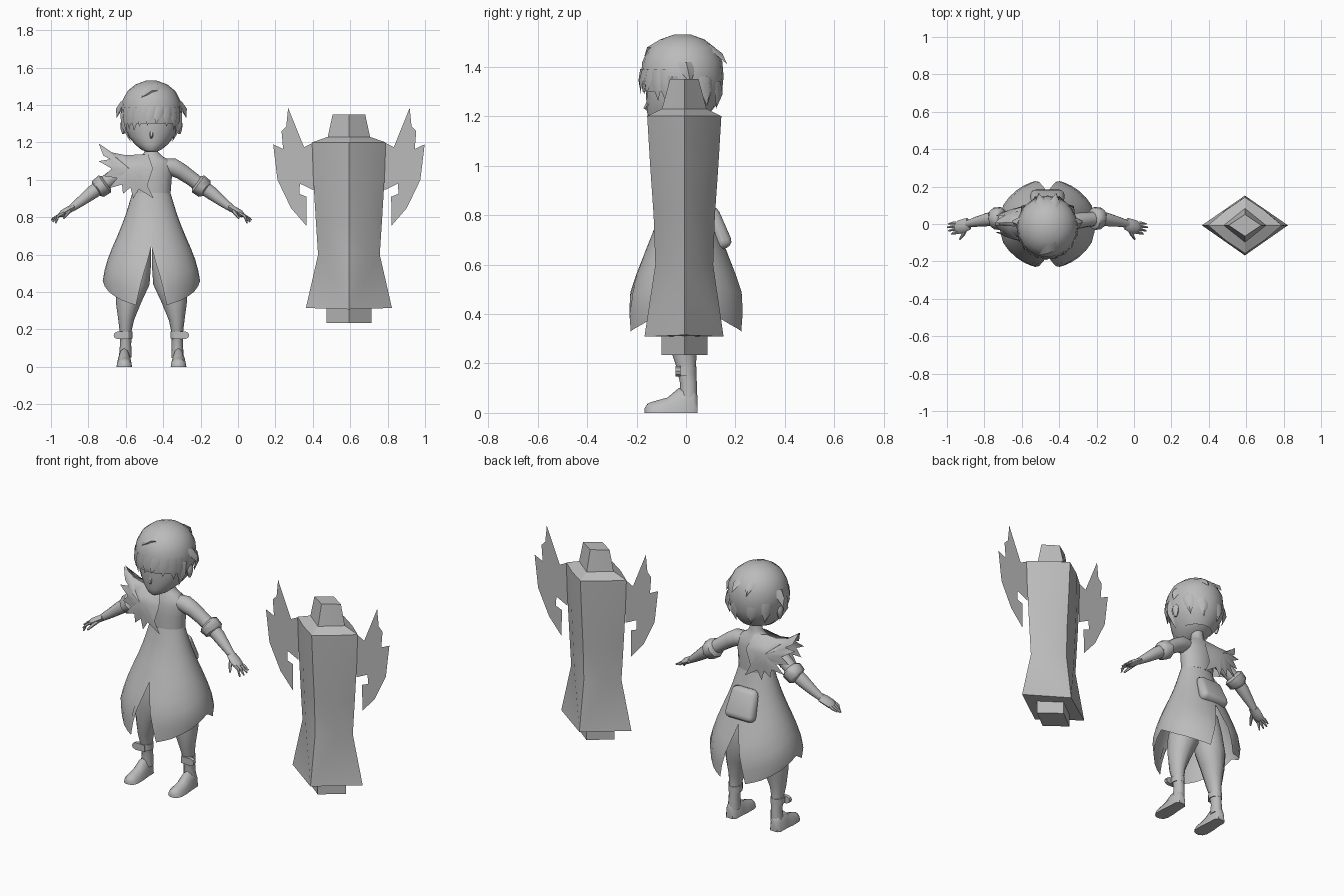
import bpy, bmesh, math
from mathutils import Vector, Matrix

if "Cube" in bpy.data.objects:
    bpy.data.objects.remove(bpy.data.objects["Cube"])

CX = -0.463   # centre line of the figure
RX = 0.593    # centre line of the robe

grey = bpy.data.materials.new("plain_grey")
grey.diffuse_color = (0.5, 0.5, 0.5, 1)
grey.use_nodes = True
grey.node_tree.nodes["Principled BSDF"].inputs["Base Color"].default_value = grey.diffuse_color


def build(name, verts, faces, smooth=40):
    me = bpy.data.meshes.new(name)
    me.from_pydata([tuple(v) for v in verts], [], faces)
    bm = bmesh.new()
    bm.from_mesh(me)
    bmesh.ops.recalc_face_normals(bm, faces=bm.faces)
    bm.to_mesh(me)
    bm.free()
    ob = bpy.data.objects.new(name, me)
    bpy.context.collection.objects.link(ob)
    me.materials.append(grey)
    if smooth:
        bpy.ops.object.select_all(action='DESELECT')
        ob.select_set(True)
        bpy.context.view_layer.objects.active = ob
        bpy.ops.object.shade_smooth_by_angle(angle=math.radians(smooth))
    return ob


def loft(name, rings, caps=True, smooth=50):
    n = len(rings[0])
    verts = [p for r in rings for p in r]
    faces = [(i*n+j, i*n+(j+1) % n, (i+1)*n+(j+1) % n, (i+1)*n+j)
             for i in range(len(rings)-1) for j in range(n)]
    if caps:
        faces += [tuple(range(n)), tuple(range((len(rings)-1)*n, len(rings)*n))]
    return build(name, verts, faces, smooth)


def stack(name, rows, n=16, caps=True):
    """rows: x, y, z, radius x, radius y of level ellipses"""
    return loft(name, [[(x+rx*math.sin(2*math.pi*k/n), y-ry*math.cos(2*math.pi*k/n), z)
                        for k in range(n)] for x, y, z, rx, ry in rows], caps)


def tube(name, path, n=10, squash=1.0):
    """path: x, y, z, radius; squash scales the y radius"""
    pts = [Vector(p[:3]) for p in path]
    rings = []
    for i, p in enumerate(pts):
        d = (pts[min(i+1, len(pts)-1)] - pts[max(i-1, 0)]).normalized()
        u = d.cross(Vector((0, 1, 0))).normalized()
        v = u.cross(d)
        r = path[i][3]
        rings.append([p + u*r*math.cos(2*math.pi*k/n) + v*r*squash*math.sin(2*math.pi*k/n)
                      for k in range(n)])
    return loft(name, rings)


def interp(table, t):
    for a, b in zip(table, table[1:]):
        if t <= b[0]:
            f = (t-a[0])/(b[0]-a[0])
            return [p+(q-p)*f for p, q in zip(a, b)][1:]
    return list(table[-1][1:])


# Torso and neck
stack("torso", [(CX, 0.005, z, rx, ry) for z, rx, ry in [
    (1.20, .034, .034), (1.15, .036, .036), (1.125, .06, .045), (1.10, .105, .058),
    (1.06, .115, .068), (1.0, .108, .072), (.92, .102, .072)]])

# Skirt with front and back slits
PROFILE = [(.30, .235, .238), (.40, .25, .238), (.47, .262, .235), (.565, .238, .2),
           (.645, .207, .168), (.72, .173, .138), (.82, .135, .1), (.93, .102, .072)]
HEM = [(0, .645), (20, .33), (40, .355), (65, .40), (90, .46)]
angles = [0, 5, 10, 15, 20, 30, 40, 53, 65, 78, 90]
angles = angles + [180-a for a in angles[-2::-1]]
ROWS = 9
for side in (1, -1):
    verts, faces = [], []
    for a in angles:
        hem = interp(HEM, min(a, 180-a))[0]
        for i in range(ROWS):
            z = .93 + (hem-.93)*i/(ROWS-1)
            rx, ry = interp(PROFILE, z)
            t = math.radians(a)
            verts.append((CX+side*rx*math.sin(t), -ry*math.cos(t), z))
    for c in range(len(angles)-1):
        for i in range(ROWS-1):
            k = c*ROWS+i
            faces.append((k, k+ROWS, k+ROWS+1, k+1))
    build("skirt_panel", verts, faces, 50)

for s in (1, -1):
    # Legs in loose trousers
    stack("leg", [(CX+s*x, y, z, rx, ry) for x, y, z, rx, ry in [
        (.07, 0, .66, .068, .07), (.085, 0, .55, .083, .085), (.10, 0, .44, .09, .088),
        (.122, -.005, .345, .068, .07), (.135, -.008, .25, .042, .052),
        (.138, .0, .19, .032, .04), (.138, .01, .12, .030, .034), (.14, .01, .05, .034, .036)]], 12)
    # Feet
    rings = []
    for y, w, h in [(.047, .022, .07), (.03, .035, .1), (-.03, .037, .1), (-.075, .042, .062),
                    (-.13, .042, .047), (-.155, .032, .038), (-.167, .012, .02)]:
        rings.append([(CX+s*.145+w*math.cos(math.pi*k/6), y, h*math.sin(math.pi*k/6))
                      for k in range(7)])
    loft("foot", rings)
    # Ankle straps with a rounded outer tab
    stack("ankle_strap", [(CX+s*.138, 0, z, .037, .043) for z in (.152, .188)], 12)
    pts = [(.12, .15), (.18, .148), (.197, .156), (.202, .169), (.197, .182), (.18, .19), (.12, .188)]
    loft("ankle_tab", [[(CX+s*x, y, z) for x, z in pts] for y in (-.043, -.022)], smooth=30)
    # Arms, cuffs and hands
    tube("arm", [(CX+s*x, y, z, r) for x, y, z, r in [
        (.06, .005, 1.075, .04), (.115, .01, 1.068, .048), (.16, .017, 1.045, .043),
        (.21, .023, 1.01, .039), (.27, .03, .965, .038), (.32, .024, .93, .036),
        (.38, .012, .883, .027), (.43, 0, .846, .019)]], 12)
    tube("sleeve_cuff", [(CX+s*x, y, z, r) for x, y, z, r in [
        (.24, .028, .985, .042), (.25, .029, .978, .056), (.285, .03, .952, .053),
        (.295, .028, .945, .038)]], 8, 1.1)
    tube("palm", [(CX+s*x, y, z, r) for x, y, z, r in [
        (.42, .002, .852, .017), (.445, -.008, .838, .019), (.475, -.018, .82, .019),
        (.49, -.022, .81, .012)]], 8, 1.9)
    for i, (tx, tz) in enumerate([(.53, .793), (.536, .785), (.528, .775), (.512, .768)]):
        y = .006 - .018*i
        tube("finger", [(CX+s*.468, y*.8-.005, .825, .009), (CX+s*.5, y, .806, .009),
                        (CX+s*tx, y-.006, tz, .004)], 6)
    tube("thumb", [(CX+s*.43, -.015, .842, .01), (CX+s*.45, -.055, .82, .01),
                   (CX+s*.468, -.082, .795, .005)], 6)
    # Ears
    stack("ear", [(CX+s*.15, -.005, z, rx, ry) for z, rx, ry in [
        (1.245, .006, .008), (1.27, .014, .018), (1.3, .017, .024), (1.32, .008, .015)]], 8)

# Head
stack("face", [(CX, y, z, rx, ry) for y, z, rx, ry in [
    (-.105, 1.148, .022, .03), (-.08, 1.162, .055, .068), (-.055, 1.19, .088, .1),
    (-.035, 1.23, .122, .123), (-.022, 1.28, .142, .14), (-.015, 1.34, .148, .147),
    (-.015, 1.42, .13, .13)]], 20)
tube("nose", [(CX, -.15, 1.255, .012), (CX, -.165, 1.232, .008), (CX, -.15, 1.222, .006)], 6)

# Hair cap, open over the face
LEVELS = [(1.2, .095, .1), (1.25, .135, .142), (1.30, .155, .161), (1.36, .163, .167),
          (1.42, .157, .162), (1.475, .128, .135), (1.51, .085, .09), (1.53, .03, .035)]
n = 20
verts, faces = [], []
for z, rx, ry in LEVELS:
    verts += [(CX+rx*math.sin(2*math.pi*k/n), -.015-ry*math.cos(2*math.pi*k/n), z) for k in range(n)]
for i in range(len(LEVELS)-1):
    for k in range(n):
        front = min(k, n-1-k) < 5
        if not (front and i < 2):
            faces.append((i*n+k, i*n+(k+1) % n, (i+1)*n+(k+1) % n, (i+1)*n+k))
faces.append(tuple(range((len(LEVELS)-1)*n, len(LEVELS)*n)))
build("hair_cap", verts, faces, 50)


def lock(a, width, top, tip_a, tip_z, out=.012):
    """One pointed lock of hair lying on the cap; angles in degrees from the front"""
    def at(ang, z, o):
        rx, ry = interp(LEVELS, z)
        t = math.radians(ang)
        return (CX+(rx+o)*math.sin(t), -.015-(ry+o)*math.cos(t), z)
    mid = top*.55+tip_z*.45
    am = a*.55+tip_a*.45
    v = [at(a-width/2, top, -.004), at(a, top, .006), at(a+width/2, top, -.004),
         at(am-width*.4, mid, .002), at(am, mid, out), at(am+width*.4, mid, .002),
         at(tip_a, tip_z, out)]
    build("hair_lock", v, [(0, 1, 4, 3), (1, 2, 5, 4), (3, 4, 6), (4, 5, 6)], 60)


# Fringe, side locks, crown and nape locks
for a, ta, tz in [(-62, -66, 1.25), (-46, -50, 1.27), (-30, -38, 1.262), (-14, -24, 1.285),
                  (2, -8, 1.29), (18, 8, 1.30), (34, 30, 1.285), (50, 52, 1.262), (64, 66, 1.24)]:
    lock(a, 24, 1.39, ta, tz)
for s in (1, -1):
    lock(s*76, 22, 1.36, s*72, 1.2, .02)
    lock(s*95, 24, 1.42, s*100, 1.33, .03)
    lock(s*125, 26, 1.36, s*130, 1.24, .022)
    lock(s*160, 26, 1.49, s*165, 1.41, .025)
    lock(s*155, 26, 1.34, s*160, 1.23, .02)
lock(20, 40, 1.51, -20, 1.44, .012)

# Feathered shoulder cape, front and back sheets joined along the top
CAPE = [(-.48, 1.135), (-.543, 1.135), (-.60, 1.132), (-.675, 1.147), (-.745, 1.195),
        (-.72, 1.13), (-.685, 1.11), (-.745, 1.10), (-.675, 1.06), (-.715, 1.02),
        (-.645, 1.01), (-.69, .955), (-.62, .975), (-.615, .925), (-.575, .96),
        (-.56, .90), (-.53, .95), (-.45, .90), (-.485, .97), (-.455, 1.06)]
for s in (-1, 1):
    def depth(x, z):
        drop = max(0, min(1, (1.15-z)/.07))
        return s*(.03+.06*drop)*(1-.45*max(0, min(1, (-.6-x)/.15)))
    inner = [(-.58+(x+.58)*.5, 1.06+(z-1.06)*.5) for x, z in CAPE]
    m = len(CAPE)
    verts = [(x, depth(x, z)*(.3 if 0 < i < 5 else 1), z) for i, (x, z) in enumerate(CAPE)]
    verts += [(x, depth(x, z)*1.05, z) for x, z in inner] + [(-.58, s*.095, 1.06)]
    faces = [(i, (i+1) % m, m+(i+1) % m, m+i) for i in range(m)]
    faces += [(m+i, m+(i+1) % m, 2*m) for i in range(m)]
    build("feather_cape", verts, faces, 60)

# Rounded pouch on the back
bm = bmesh.new()
bmesh.ops.create_cube(bm, size=1, matrix=Matrix.Diagonal((.19, .075, .18, 1)))
for v in bm.verts:
    if v.co.z > 0:
        v.co.x *= .85
        v.co.y *= .7
bmesh.ops.bevel(bm, geom=bm.edges[:], offset=.032, segments=3, profile=.5, affect='EDGES')
bm.transform(Matrix.Translation((CX, .128, .75)) @ Matrix.Rotation(.35, 4, 'X'))
bm.verts.index_update()
build("back_pouch", [v.co.copy() for v in bm.verts], [[v.index for v in f.verts] for f in bm.faces], 60)
bm.free()


# Standing robe: rounded diamond sections with a flared four-cornered hem
def diamond(z, hx, hy, bulge=.55, cy=-.007):
    ring = []
    for x, y in [(0, -1), (1, 0), (0, 1), (-1, 0)]:
        nx, ny = -y, x
        ring += [(RX+x*hx, cy+y*hy, z), (RX+(x+nx)*bulge*hx, cy+(y+ny)*bulge*hy, z)]
    return ring


rows = [diamond(*r) for r in [(1.35, .087, .058, .5), (1.23, .113, .09, .5), (1.2, .197, .15, .53),
                              (1.0, .19, .138, .57), (.8, .178, .124, .58), (.6, .165, .117, .58)]]
verts = [p for r in rows for p in r]
faces = [(i*8+j, i*8+(j+1) % 8, i*8+8+(j+1) % 8, i*8+8+j) for i in range(5) for j in range(8)]
faces.append(tuple(range(8)))
w, h = 40, 48
verts += [(RX, -.168, .308), (RX+.23, -.007, .315), (RX, .152, .308), (RX-.23, -.007, .315)]
for side, corner in [(1, 0), (1, 2), (3, 2), (3, 0)]:
    ws, wf = 2*side, 2*corner
    mid = {(1, 0): 1, (1, 2): 3, (3, 2): 5, (3, 0): 7}[(side, corner)]
    faces += [(w+ws, h+side, h+corner), (w+ws, w+mid, h+corner), (w+mid, w+wf, h+corner)]
faces.append((h, h+1, h+2, h+3))
build("robe", verts, faces, 32)
loft("robe_base", [diamond(z, .12, .093, .5)[::2] for z in (.32, .235)], smooth=0)

# Thin feather wings on both sides of the robe
WING = [(.19, 1.2), (.24, 1.175), (.325, 1.385), (.335, 1.285), (.36, 1.26), (.352, 1.165),
        (.405, 1.19), (.382, 1.0), (.31, .85), (.228, .755), (.226, .91), (.265, .925),
        (.262, .98), (.19, .945)]
for s in (1, -1):
    build("robe_wing", [(RX+s*x, -.007, z) for x, z in WING], [tuple(range(len(WING)))], 0)
